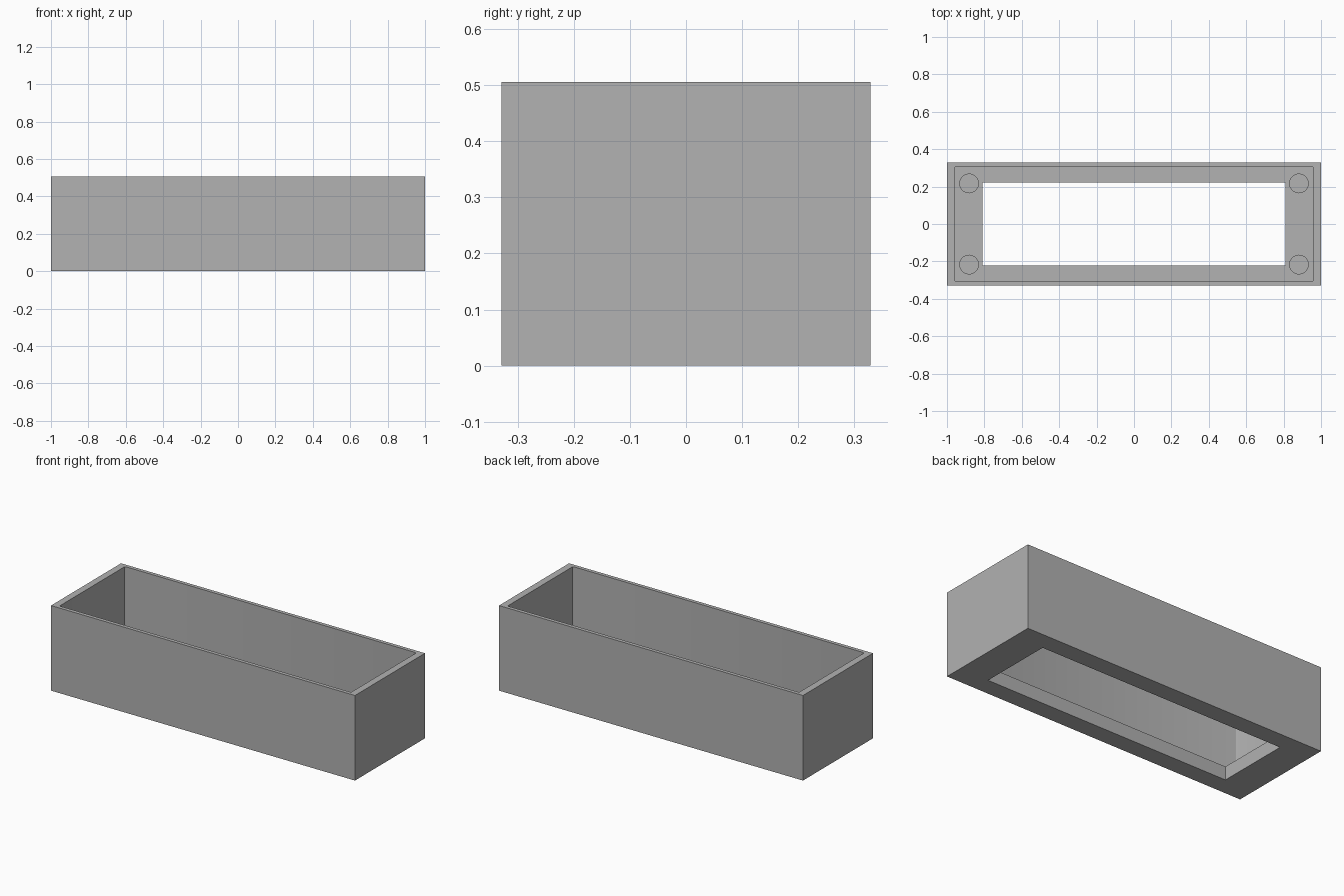
import bpy

cube = bpy.data.objects.get("Cube")
if cube:
    bpy.data.objects.remove(cube, do_unlink=True)

LENGTH, WIDTH, HEIGHT = 2.0, 0.658, 0.506
FLOOR = 0.08

grey = bpy.data.materials.new("plain grey")
grey.use_nodes = True
colour = (0.445, 0.445, 0.445, 1)
grey.diffuse_color = colour
grey.node_tree.nodes["Principled BSDF"].inputs["Base Color"].default_value = colour


def block(name, size_x, size_y, bottom, top):
    bpy.ops.mesh.primitive_cube_add(size=1, location=(0, 0, (bottom + top) / 2))
    ob = bpy.context.object
    ob.name = name
    ob.scale = (size_x, size_y, top - bottom)
    bpy.ops.object.transform_apply(location=True, rotation=False, scale=True)
    ob.data.materials.append(grey)
    return ob


def cut(target, cutter):
    mod = target.modifiers.new("cut", "BOOLEAN")
    mod.operation = "DIFFERENCE"
    mod.solver = "EXACT"
    mod.object = cutter
    bpy.context.view_layer.objects.active = target
    bpy.ops.object.modifier_apply(modifier=mod.name)
    bpy.data.objects.remove(cutter, do_unlink=True)


# Solid outer body
box = block("open_box", LENGTH, WIDTH, 0, HEIGHT)

# Main cavity above the floor, with slightly rounded corners
cavity = block("cavity_cutter", 1.918, 0.614, FLOOR, HEIGHT + 0.1)
bevel = cavity.modifiers.new("round corners", "BEVEL")
bevel.width = 0.008
bevel.segments = 3
bevel.affect = "EDGES"
bevel.limit_method = "WEIGHT"
weights = cavity.data.attributes.new("bevel_weight_edge", "FLOAT", "EDGE")
for edge in cavity.data.edges:
    a, b = (cavity.data.vertices[i].co for i in edge.vertices)
    weights.data[edge.index].value = float(abs(a.z - b.z) > 0.1)
cut(box, cavity)

# Rectangular opening through the floor
cut(box, block("opening_cutter", 1.62, 0.444, -0.1, FLOOR + 0.1))

# Shallow round sockets in the floor corners
for x in (-0.882, 0.882):
    for y in (-0.217, 0.217):
        bpy.ops.mesh.primitive_cylinder_add(vertices=48, radius=0.05, depth=0.1,
                                            location=(x, y, FLOOR))
        socket = bpy.context.object
        socket.name = "socket_cutter"
        socket.data.materials.append(grey)
        cut(box, socket)

# Crisp box edges with smooth sockets and corners
bpy.ops.object.select_all(action="DESELECT")
box.select_set(True)
bpy.context.view_layer.objects.active = box
bpy.ops.object.shade_smooth_by_angle()
